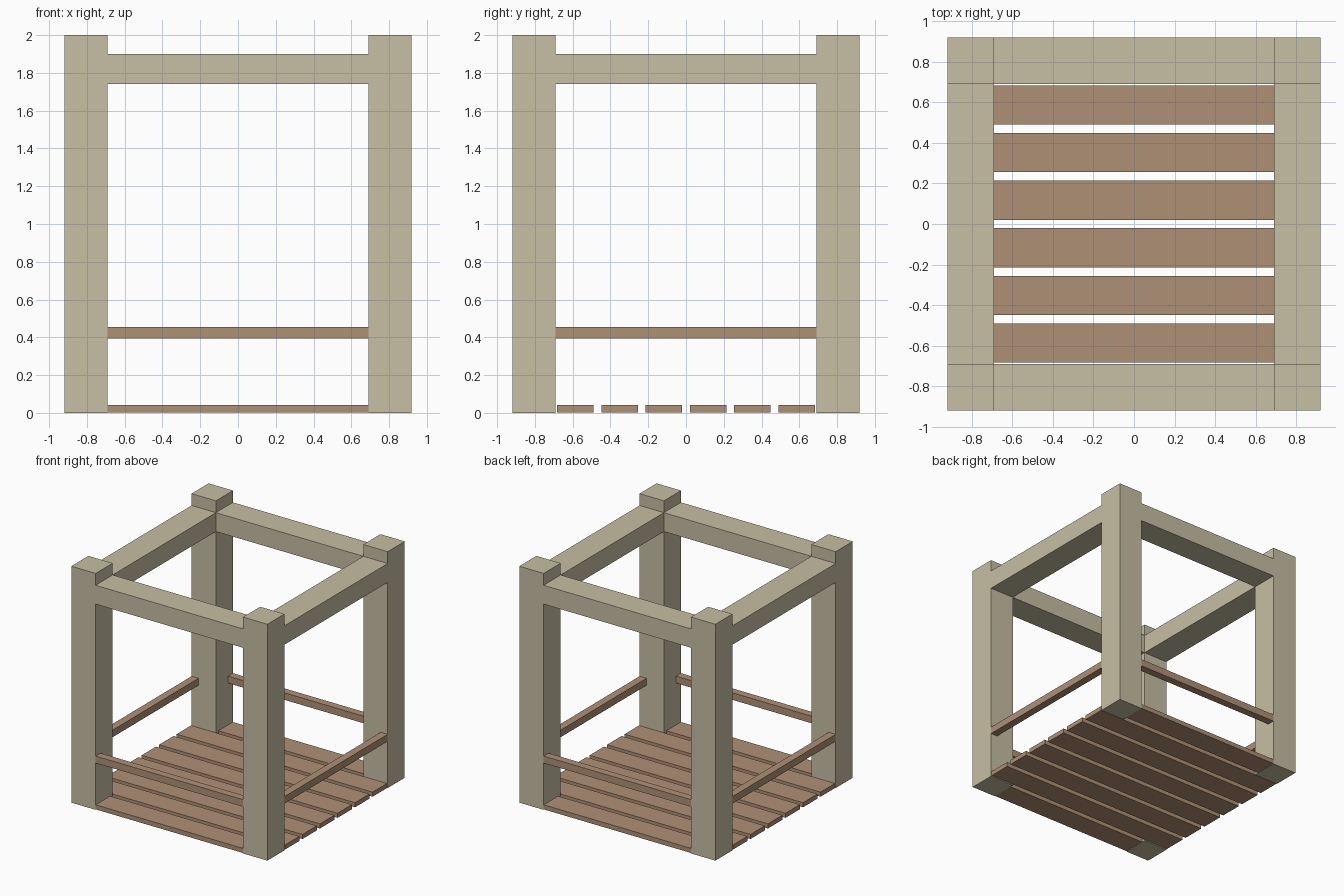
import bpy

if "Cube" in bpy.data.objects:
    bpy.data.objects.remove(bpy.data.objects["Cube"])

OUT, INN = 0.918, 0.69          # outer and inner faces of the posts


def material(name, color):
    m = bpy.data.materials.new(name)
    m.diffuse_color = (*color, 1)
    m.use_nodes = True
    m.node_tree.nodes["Principled BSDF"].inputs["Base Color"].default_value = m.diffuse_color
    return m


timber = material("pale_timber", (0.57, 0.52, 0.37))
wood = material("brown_wood", (0.43, 0.28, 0.18))


def box(name, x, y, z, mat):
    """Box from (min, max) ranges on each axis."""
    axes = (x, y, z)
    bpy.ops.mesh.primitive_cube_add(size=1, location=[(a + b) / 2 for a, b in axes])
    ob = bpy.context.object
    ob.name = name
    ob.scale = [b - a for a, b in axes]
    bpy.ops.object.transform_apply(location=False, rotation=False, scale=True)
    ob.data.materials.append(mat)
    return ob


def side(s, depth):
    """Range of a member flush with the outer face on side s."""
    return tuple(sorted((s * OUT, s * (OUT - depth))))


width = OUT - INN
span = (-INN, INN)

# Corner posts
for sx, xn in ((-1, "left"), (1, "right")):
    for sy, yn in ((-1, "front"), (1, "back")):
        box(f"{yn}_{xn}_post", side(sx, width), side(sy, width), (0, 2), timber)

# Top beams and low rails, flush with the outside of the posts
for part, depth, z, mat in (("beam", width, (1.74, 1.90), timber),
                            ("rail", 0.065, (0.395, 0.455), wood)):
    for s, yn, xn in ((-1, "front", "left"), (1, "back", "right")):
        box(f"{yn}_{part}", span, side(s, depth), z, mat)
        box(f"{xn}_{part}", side(s, depth), span, z, mat)

# Floor planks, the outer two running into the posts
for i in range(8):
    y = (i - 3.5) * 0.2343
    box(f"floor_plank_{i + 1}", (-OUT + 0.001, OUT - 0.001),
        (y - 0.0965, y + 0.0965), (0.003, 0.042), wood)
